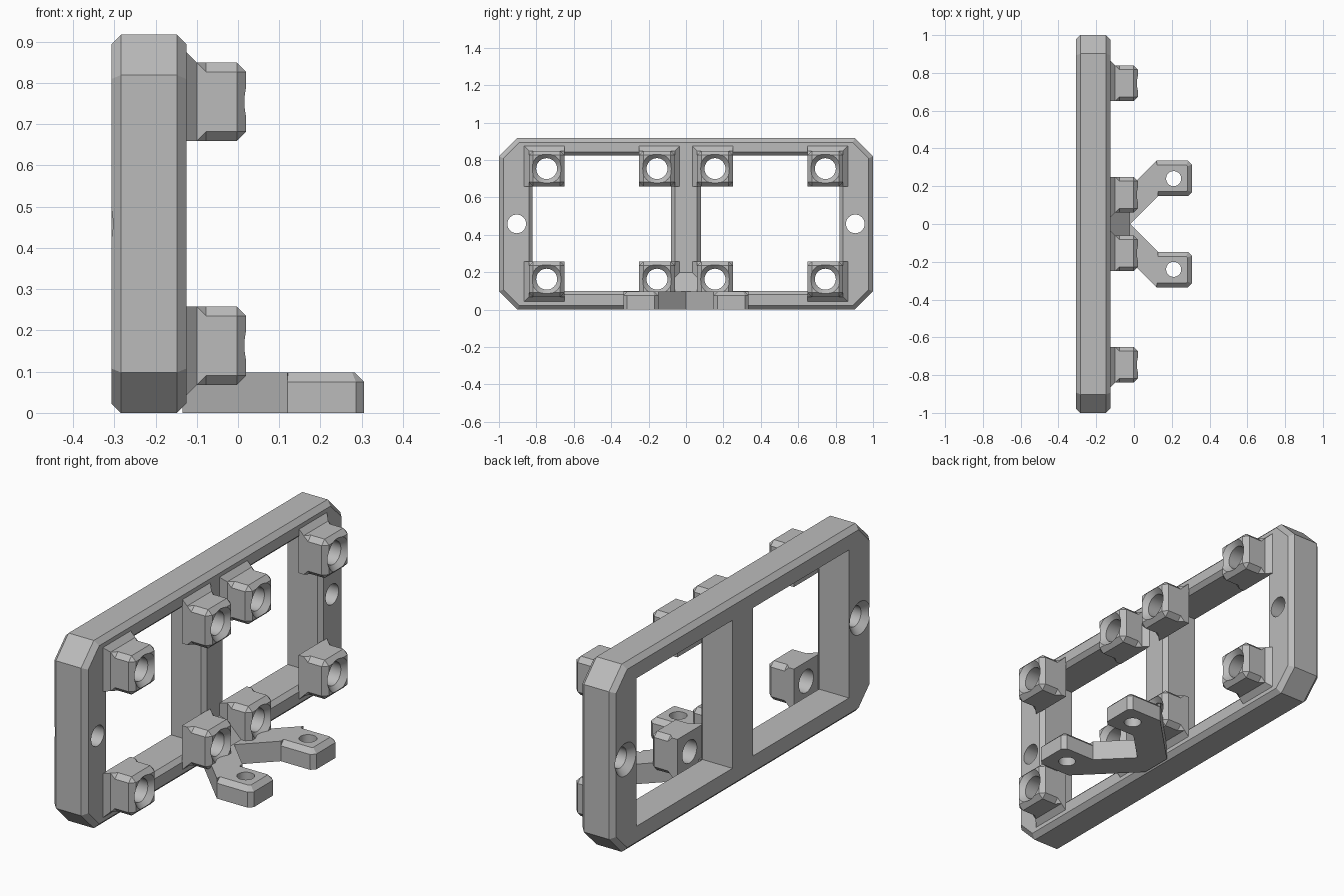
import bpy, bmesh, math

if "Cube" in bpy.data.objects:
    bpy.data.objects.remove(bpy.data.objects["Cube"])

grey = bpy.data.materials.new("plain grey")
grey.diffuse_color = (0.5, 0.5, 0.5, 1)
grey.use_nodes = True
grey.node_tree.nodes["Principled BSDF"].inputs["Base Color"].default_value = grey.diffuse_color


def octagon(y0, y1, z0, z1, c=0.0):
    """Rectangle with chamfered corners in the y-z plane."""
    return [(y0 + c, z0), (y1 - c, z0), (y1, z0 + c), (y1, z1 - c),
            (y1 - c, z1), (y0 + c, z1), (y0, z1 - c), (y0, z0 + c)]


def loft(name, sections, axis="x"):
    """Solid through (level, outline) sections stacked along x or z."""
    bm = bmesh.new()
    loops = []
    for t, pts in sections:
        loops.append([bm.verts.new((t, a, b) if axis == "x" else (a, b, t)) for a, b in pts])
    n = len(loops[0])
    bm.faces.new(loops[0][::-1])
    bm.faces.new(loops[-1])
    for lo, hi in zip(loops, loops[1:]):
        for i in range(n):
            j = (i + 1) % n
            bm.faces.new((lo[i], lo[j], hi[j], hi[i]))
    bmesh.ops.remove_doubles(bm, verts=bm.verts, dist=1e-5)
    bmesh.ops.recalc_face_normals(bm, faces=bm.faces)
    me = bpy.data.meshes.new(name)
    bm.to_mesh(me)
    bm.free()
    me.materials.append(grey)
    ob = bpy.data.objects.new(name, me)
    bpy.context.collection.objects.link(ob)
    return ob


def turned(name, a, b, levels, axis="x", n=32):
    """Round solid with (level, radius) steps, centred at a, b."""
    ring = [(math.cos(2 * math.pi * i / n), math.sin(2 * math.pi * i / n)) for i in range(n)]
    return loft(name, [(t, [(a + r * u, b + r * v) for u, v in ring]) for t, r in levels], axis)


def cut(ob, *cutters):
    """Subtract the cutters, then remove them."""
    bpy.context.view_layer.objects.active = ob
    for c in cutters:
        m = ob.modifiers.new("cut", "BOOLEAN")
        m.operation, m.solver, m.object = "DIFFERENCE", "EXACT", c
        bpy.ops.object.modifier_apply(modifier=m.name)
        bpy.data.objects.remove(c)


def smooth(ob):
    bpy.ops.object.select_all(action="DESELECT")
    ob.select_set(True)
    bpy.context.view_layer.objects.active = ob
    bpy.ops.object.shade_smooth_by_angle(angle=math.radians(25))


# Frame with chamfered corners and bevelled rims
XB, XF, B = -0.307, -0.125, 0.023
H = 0.917


def rim(d):
    return octagon(-1 + d, 1 - d, d, H - d, 0.098 - 0.586 * d)


frame = loft("frame", [(XB, rim(B)), (XB + B, rim(0)), (XF - B, rim(0)), (XF, rim(B))])

# Two windows with a bevelled front edge, and a countersunk hole at each end
for s in (-1, 1):
    y0, y1 = sorted((s * 0.08, s * 0.82))

    def opening(d):
        return octagon(y0 - d, y1 + d, 0.1 - d, 0.823 + d)

    window = loft("window_cutter", [(-0.4, opening(0)), (XF - 0.02, opening(0)), (XF + 0.02, opening(0.04))])
    hole = turned("hole_cutter", s * 0.905, H / 2,
                  [(XB - 0.02, 0.1), (XB + 0.03, 0.05), (0, 0.05)])
    cut(frame, window, hole)
smooth(frame)

# Eight bored mounting blocks, flared toward the frame on their outer sides
R, C = 0.095, 0.023
for sy in (-1, 1):
    for py, oy in ((0.745, 1), (0.155, -1)):
        for cz, oz in ((0.163, -1), (0.754, 1)):
            cy, fy = sy * py, sy * oy

            def square(r, c=0.0, flare=0.0):
                return octagon(cy - r - flare * (fy < 0), cy + r + flare * (fy > 0),
                               cz - r - flare * (oz < 0), cz + r + flare * (oz > 0), c)

            block = loft("mounting_block", [
                (XF - 0.003, square(R, 0, 0.025)), (XF, square(R, 0, 0.025)), (-0.1, square(R)),
                (-0.1 + C, square(R, C)), (0.02 - C, square(R, C)), (0.02, square(R - C))])
            cut(block, turned("bore_cutter", cy, cz,
                              [(-0.3, 0.056), (-0.005, 0.056), (0.045, 0.106)]))
            smooth(block)

# Forked arms with a bevelled, drilled tab at each end
for s in (-1, 1):
    arm = loft("arm", [(z, [(x, s * y) for x, y in (
        (XF - 0.01, 0), (-0.02, 0), (0.128, 0.148), (0.12, 0.335), (XF - 0.01, 0.08))])
        for z in (0, 0.098)], "z")

    def tab_outline(d):
        k = 0.02 - 0.586 * d
        pts = [(0.12, 0.148 + d), (0.306 - d - k, 0.148 + d), (0.306 - d, 0.148 + d + k),
               (0.306 - d, 0.335 - d - k), (0.306 - d - k, 0.335 - d), (0.12, 0.335 - d)]
        return [(x, s * y) for x, y in pts]

    tab = loft("arm_tab", [(0, tab_outline(0)), (0.075, tab_outline(0)), (0.098, tab_outline(0.023))], "z")
    cut(tab, turned("pin_cutter", 0.21, s * 0.24, [(-0.1, 0.04), (0.2, 0.04)], "z"))
    smooth(tab)

# Sloped gusset between the fork and the centre bar
profile = [(XF - 0.01, 0.05), (-0.025, 0.05), (-0.025, 0.098), (XF, 0.198), (XF - 0.01, 0.198)]
gusset = loft("gusset", [(-0.06, [(x, z) for x, z in profile]), (0.06, [(x, z) for x, z in profile])], "z")
for v in gusset.data.vertices:
    v.co = (v.co.x, v.co.z, v.co.y)
gusset.data.flip_normals()
